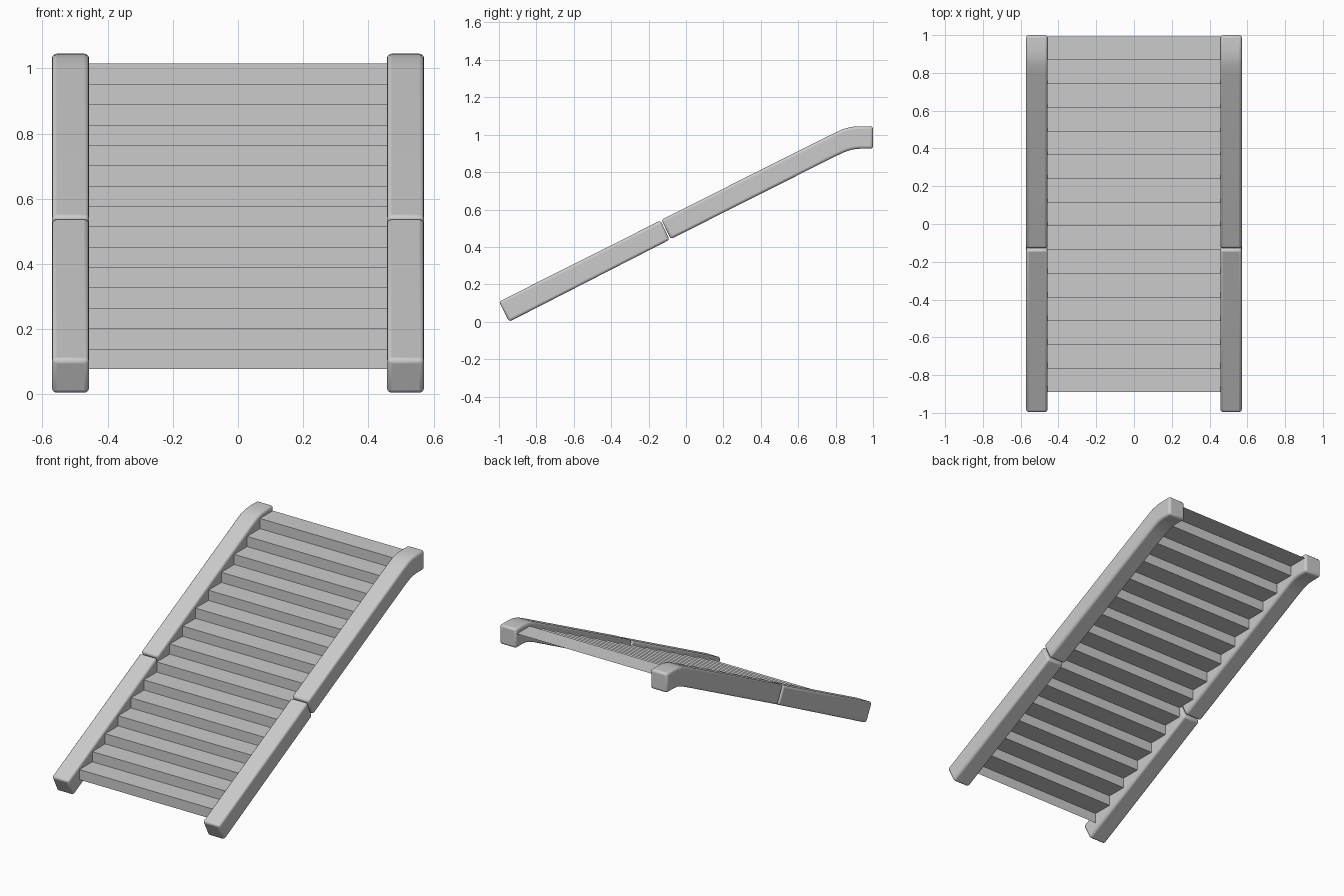
import bpy
import bmesh
import math

cube = bpy.data.objects.get("Cube")
if cube:
    bpy.data.objects.remove(cube, do_unlink=True)

grey = bpy.data.materials.new("light grey")
grey.use_nodes = True
COLOUR = (0.6, 0.6, 0.6, 1)
grey.diffuse_color = COLOUR
grey.node_tree.nodes["Principled BSDF"].inputs["Base Color"].default_value = COLOUR


def add_object(name, bm):
    mesh = bpy.data.meshes.new(name)
    bm.to_mesh(mesh)
    bm.free()
    mesh.materials.append(grey)
    obj = bpy.data.objects.new(name, mesh)
    bpy.context.collection.objects.link(obj)
    return obj


def add_rail(name, profile, side):
    """Extrude a (y, z) side profile across the rail's width and round its edges."""
    bm = bmesh.new()
    inner, outer = side * 0.457, side * 0.571
    face = bm.faces.new([bm.verts.new((inner, y, z)) for y, z in profile])
    result = bmesh.ops.extrude_face_region(bm, geom=[face])
    moved = [v for v in result["geom"] if isinstance(v, bmesh.types.BMVert)]
    bmesh.ops.translate(bm, verts=moved, vec=(outer - inner, 0, 0))
    bmesh.ops.recalc_face_normals(bm, faces=bm.faces)
    obj = add_object(name, bm)
    bevel = obj.modifiers.new("rounded edges", "BEVEL")
    bevel.width = 0.014
    bevel.segments = 3
    bevel.limit_method = "ANGLE"
    bevel.angle_limit = math.radians(30)
    bpy.ops.object.select_all(action="DESELECT")
    obj.select_set(True)
    bpy.context.view_layer.objects.active = obj
    bpy.ops.object.shade_smooth_by_angle(angle=math.radians(40))


# Side rails: a straight lower length and an upper length that levels off
lower_profile = [(-1, 0.107), (-0.945, 0), (-0.088, 0.438), (-0.136, 0.541)]
upper_profile = [
    (-0.132, 0.545), (-0.081, 0.442),
    (0.80, 0.885), (0.85, 0.908), (0.89, 0.921), (0.93, 0.925), (1, 0.925),
    (1, 1.045), (0.93, 1.045), (0.885, 1.042), (0.84, 1.030), (0.79, 1.007),
]
for label, side in (("left", 1), ("right", -1)):
    add_rail(label + "_lower_rail", lower_profile, side)
    add_rail(label + "_upper_rail", upper_profile, side)

# Steps: one folded sheet of risers and treads
STEPS = 15
START_Y, START_Z = -0.89, 0.077
GOING, RISE = 0.1255, 0.0625
path = [(START_Y, START_Z)]
for i in range(STEPS):
    top = START_Z + (i + 1) * RISE
    path += [(START_Y + i * GOING, top), (START_Y + (i + 1) * GOING, top)]
bm = bmesh.new()
rows = [[bm.verts.new((x, y, z)) for x in (-0.46, 0.46)] for y, z in path]
for a, b in zip(rows, rows[1:]):
    bm.faces.new((a[0], a[1], b[1], b[0]))
add_object("steps", bm)
